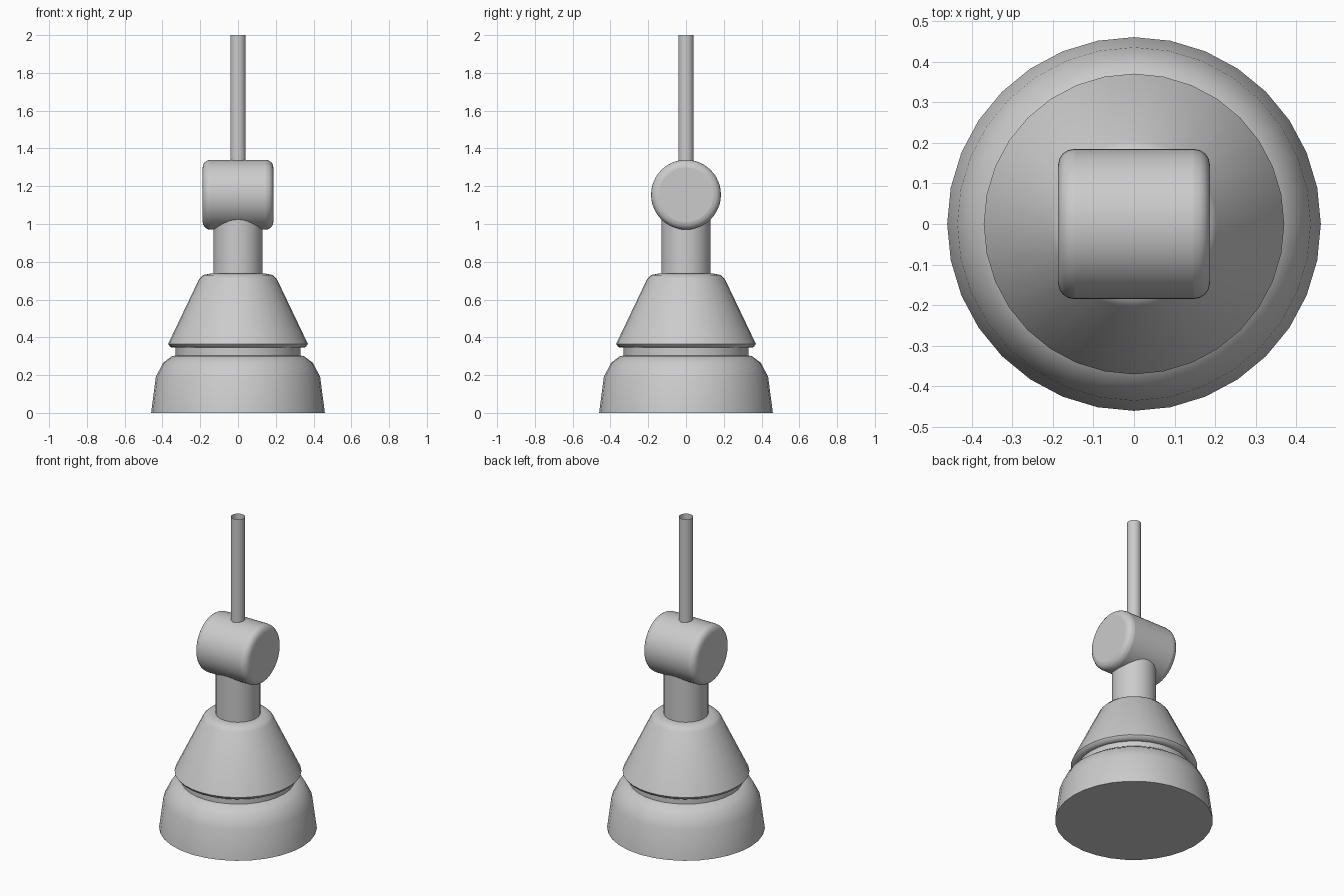
import bpy
import math

cube = bpy.data.objects.get("Cube")
if cube:
    bpy.data.objects.remove(cube, do_unlink=True)

grey = bpy.data.materials.new("light_grey")
grey.use_nodes = True
colour = (0.6, 0.6, 0.6, 1)
grey.diffuse_color = colour
grey.node_tree.nodes["Principled BSDF"].inputs["Base Color"].default_value = colour


def finish(obj, name, angle=40):
    obj.name = name
    obj.data.materials.append(grey)
    bpy.ops.object.select_all(action="DESELECT")
    obj.select_set(True)
    bpy.context.view_layer.objects.active = obj
    bpy.ops.object.shade_smooth_by_angle(angle=math.radians(angle))
    return obj


def lathe(name, profile, sides=32, angle=40):
    """Turn (radius, height) points around z and close both ends."""
    verts = [(r * math.sin(math.tau * i / sides), -r * math.cos(math.tau * i / sides), z)
             for r, z in profile for i in range(sides)]
    faces = [(k * sides + i, k * sides + (i + 1) % sides,
              (k + 1) * sides + (i + 1) % sides, (k + 1) * sides + i)
             for k in range(len(profile) - 1) for i in range(sides)]
    faces.append(tuple(reversed(range(sides))))
    faces.append(tuple(range(len(verts) - sides, len(verts))))
    mesh = bpy.data.meshes.new(name)
    mesh.from_pydata(verts, [], faces)
    obj = bpy.data.objects.new(name, mesh)
    bpy.context.collection.objects.link(obj)
    return finish(obj, name, angle)


def cylinder(name, radius, bottom, top, ends="NGON"):
    bpy.ops.mesh.primitive_cylinder_add(vertices=32, radius=radius, depth=top - bottom,
                                        end_fill_type=ends, location=(0, 0, (bottom + top) / 2))
    return finish(bpy.context.object, name)


# Rounded foot with the narrow collar above it
lathe("base", [(0.46, 0), (0.435, 0.19), (0.397, 0.265), (0.35, 0.3), (0.32, 0.306)])
cylinder("collar", 0.33, 0.29, 0.36)

# Flared skirt with a rounded shoulder
lathe("skirt", [(0.335, 0.345), (0.358, 0.348), (0.37, 0.365),
                (0.205, 0.71), (0.185, 0.73), (0.15, 0.737)], angle=60)

# Neck and the open tube rising from the joint
cylinder("neck", 0.13, 0.72, 1.12)
cylinder("rod", 0.041, 1.3, 2.0, "NOTHING")

# Cross barrel with rounded rims
bpy.ops.mesh.primitive_cylinder_add(vertices=48, radius=0.185, depth=0.374,
                                    location=(0, 0, 1.155), rotation=(0, math.pi / 2, 0))
barrel = bpy.context.object
bevel = barrel.modifiers.new("rounded_rims", "BEVEL")
bevel.width = 0.04
bevel.segments = 4
bevel.limit_method = "ANGLE"
finish(barrel, "joint_barrel")
